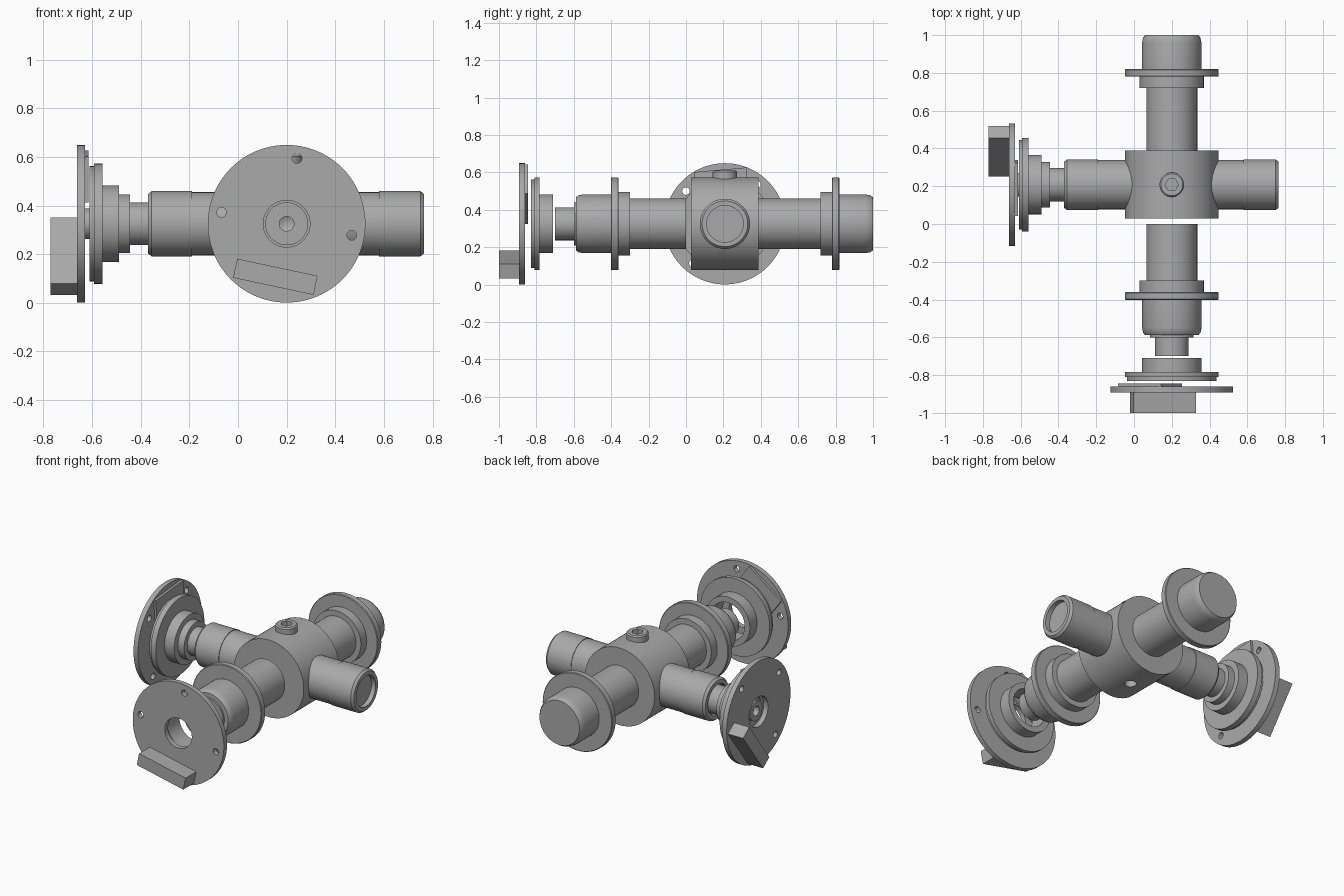
import bpy, bmesh, math
from mathutils import Matrix, Vector

cube = bpy.data.objects.get("Cube")
if cube:
    bpy.data.objects.remove(cube)

GREY = (0.4, 0.4, 0.4, 1)
steel = bpy.data.materials.new("steel_grey")
steel.use_nodes = True
steel.diffuse_color = GREY
steel.node_tree.nodes["Principled BSDF"].inputs["Base Color"].default_value = GREY


def frame(origin, right, up, out):
    m = Matrix((right, up, out)).transposed().to_4x4()
    m.translation = Vector(origin)
    return m


# Local z of each frame points outward along its shaft
FRONT = frame((0.2, 0, 0.325), (1, 0, 0), (0, 0, 1), (0, -1, 0))
SIDE = frame((0, 0.208, 0.325), (0, -1, 0), (0, 0, 1), (-1, 0, 0))
UP = frame((0.2, 0.208, 0), (1, 0, 0), (0, 1, 0), (0, 0, 1))


def finish(name, bm, matrix):
    bmesh.ops.recalc_face_normals(bm, faces=bm.faces)
    bm.transform(matrix)
    mesh = bpy.data.meshes.new(name)
    bm.to_mesh(mesh)
    bm.free()
    mesh.materials.append(steel)
    ob = bpy.data.objects.new(name, mesh)
    bpy.context.collection.objects.link(ob)
    return ob


def smooth(ob):
    bpy.ops.object.select_all(action="DESELECT")
    bpy.context.view_layer.objects.active = ob
    ob.select_set(True)
    bpy.ops.object.shade_smooth_by_angle(angle=math.radians(30))


def lathe(name, matrix, profile, closed=False, steps=64):
    """Revolve (position, radius) points about local z."""
    bm = bmesh.new()
    verts = [bm.verts.new((r, 0, p)) for p, r in profile]
    pairs = list(zip(verts, verts[1:]))
    if closed:
        pairs.append((verts[-1], verts[0]))
    edges = [bm.edges.new(pair) for pair in pairs]
    bmesh.ops.spin(bm, geom=verts + edges, cent=(0, 0, 0), axis=(0, 0, 1),
                   angle=math.tau, steps=steps)
    bmesh.ops.remove_doubles(bm, verts=bm.verts, dist=1e-5)
    ob = finish(name, bm, matrix)
    smooth(ob)
    return ob


def box(name, matrix, angle, radial, length, z0, z1):
    """Box whose length runs across the radius at the given angle."""
    bm = bmesh.new()
    bmesh.ops.create_cube(bm, size=1)
    r0, r1 = radial
    bm.transform(Matrix.Translation(((r0 + r1) / 2, 0, (z0 + z1) / 2))
                 @ Matrix.Diagonal((r1 - r0, length, z1 - z0, 1)))
    return finish(name, bm, matrix @ Matrix.Rotation(angle, 4, "Z"))


def drill(ob, matrix, x, y, z0, z1, radius, sides=24):
    place = matrix @ Matrix.Translation((x, y, 0))
    cutter = lathe("cutter", place, [(z0, 0), (z0, radius), (z1, radius), (z1, 0)],
                   steps=sides)
    mod = ob.modifiers.new("hole", "BOOLEAN")
    mod.operation = "DIFFERENCE"
    mod.object = cutter
    mod.solver = "EXACT"
    bpy.ops.object.select_all(action="DESELECT")
    bpy.context.view_layer.objects.active = ob
    ob.select_set(True)
    bpy.ops.object.modifier_apply(modifier=mod.name)
    bpy.data.objects.remove(cutter)
    smooth(ob)


# Central hub, with a hole underneath
hub = lathe("hub", FRONT, [(-0.388, 0), (-0.388, 0.248), (-0.028, 0.248), (-0.028, 0)])
drill(hub, UP, 0, 0, 0, 0.19, 0.035)

# Screw on top with a hexagonal socket
screw = lathe("top_screw", UP, [(0.5, 0), (0.5, 0.065), (0.602, 0.065),
                                (0.61, 0.058), (0.61, 0)])
drill(screw, UP, 0, 0, 0.57, 0.7, 0.035, 6)

# Main shaft halves with collars and flanges
rear = [(-0.2, 0), (-0.2, 0.135), (-0.72, 0.135), (-0.72, 0.17), (-0.78, 0.17),
        (-0.78, 0.244), (-0.784, 0.248), (-0.816, 0.248), (-0.82, 0.244),
        (-0.82, 0.157), (-0.96, 0.157), (-0.985, 0.152), (-1, 0.142), (-1, 0)]
lathe("rear_shaft", FRONT, rear)
front = [(0, 0), (0, 0.135), (0.3, 0.135), (0.3, 0.17), (0.36, 0.17),
         (0.36, 0.244), (0.364, 0.248), (0.398, 0.248), (0.402, 0.244),
         (0.402, 0.157), (0.55, 0.157), (0.575, 0.152), (0.588, 0.142),
         (0.588, 0.115), (0.6, 0.115), (0.6, 0.088), (0.7, 0.088),
         (0.7, 0.03), (0.66, 0.03), (0.645, 0)]
lathe("front_shaft", FRONT, front)

# Cross shaft halves, each with a recessed end
for name, sign, step, end in (("right_cross_shaft", 1, 0.19, 0.37),
                              ("left_cross_shaft", -1, 0.58, 0.765)):
    points = [(-0.2, 0), (-0.2, 0.13), (sign * step, 0.13), (sign * step, 0.134),
              (sign * (end - 0.015), 0.134), (sign * end, 0.122),
              (sign * end, 0.098), (sign * (end - 0.03), 0.098),
              (sign * (end - 0.03), 0)]
    lathe(name, SIDE, points)

# Stepped spindle running out to the side plate
spindle = [(0.3, 0), (0.3, 0.088), (0.445, 0.088), (0.445, 0.12), (0.49, 0.12),
           (0.49, 0.1), (0.6, 0.1), (0.6, 0.062), (0.645, 0.062), (0.645, 0.03),
           (0.61, 0.03), (0.61, 0)]
lathe("side_spindle", SIDE, spindle)


# End plate: holed disc with an outer block, an inner pad and a stepped ring
def end_plate(name, matrix, inner, turn, ring_start, ring_mid, ring_end, collar, bore):
    outer = inner + 0.032
    disc = lathe(name + "_plate", matrix,
                 [(inner, 0.096), (inner, 0.324), (outer, 0.324), (outer, 0.096)],
                 closed=True, steps=96)
    pad_angle = turn - math.radians(132)
    box(name + "_pad", matrix, pad_angle, (0.1, 0.29), 0.28, inner - 0.015, inner + 0.002)
    for offset in (-177, -88, 92):
        a = turn + math.radians(offset)
        drill(disc, matrix, 0.272 * math.cos(a), 0.272 * math.sin(a),
              inner - 0.1, outer + 0.1, 0.02)
    box(name + "_block", matrix, turn, (0.183, 0.263), 0.338, outer - 0.002, outer + 0.108)
    ring = [(collar, bore), (collar, 0.157), (ring_start, 0.157), (ring_start, 0.247),
            (ring_mid, 0.247), (ring_mid, 0.237), (ring_end, 0.237), (ring_end, bore)]
    lathe(name + "_ring", matrix, ring, closed=True)


end_plate("front", FRONT, 0.86, math.radians(258), 0.784, 0.81, 0.83, 0.71, 0.12)
end_plate("side", SIDE, 0.63, math.radians(217), 0.558, 0.593, 0.61, 0.49, 0.097)
